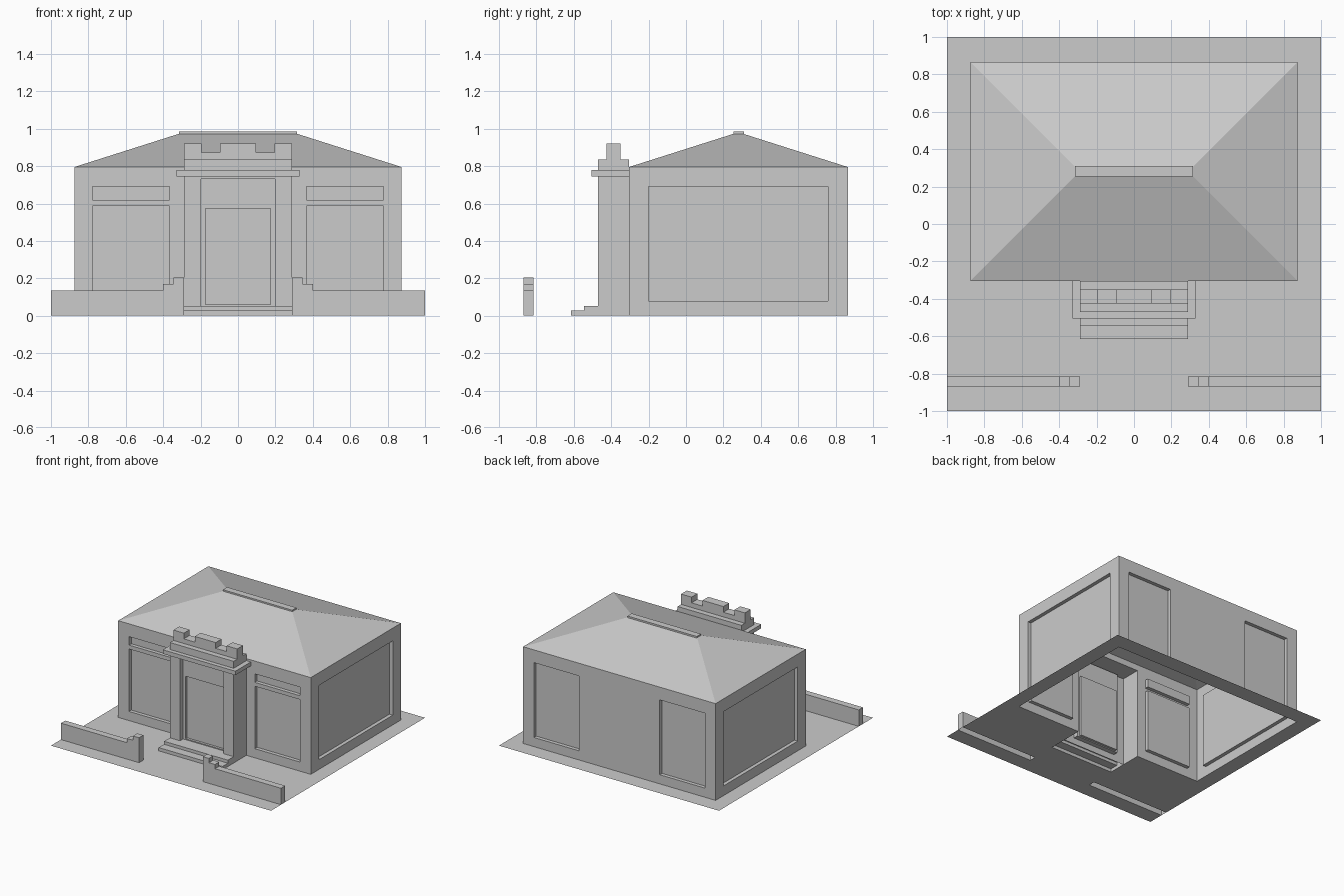
import bpy, bmesh
from mathutils import Vector

if "Cube" in bpy.data.objects:
    bpy.data.objects.remove(bpy.data.objects["Cube"])

X, Y, Z = Vector((1, 0, 0)), Vector((0, 1, 0)), Vector((0, 0, 1))


def finish(name, bm, merge=True):
    if merge:
        bmesh.ops.remove_doubles(bm, verts=bm.verts, dist=1e-5)
    me = bpy.data.meshes.new(name)
    bm.to_mesh(me)
    bm.free()
    ob = bpy.data.objects.new(name, me)
    bpy.context.collection.objects.link(ob)
    return ob


def sheet(name, origin, u, v, bounds, panels):
    """Flat sheet facing u x v; each panel (u0, u1, v0, v1, depth) is sunk, or cut out if depth is None."""
    n = u.cross(v)
    o = Vector(origin)
    us = sorted({*bounds[:2], *(p[i] for p in panels for i in (0, 1))})
    vs = sorted({*bounds[2:], *(p[i] for p in panels for i in (2, 3))})
    bm = bmesh.new()

    def quad(*pts):
        bm.faces.new([bm.verts.new(o + u * a + v * b - n * d) for a, b, d in pts])

    def depth(i, j):
        if i + 1 >= len(us) or j + 1 >= len(vs):
            return None
        cu, cv = (us[i] + us[i + 1]) / 2, (vs[j] + vs[j + 1]) / 2
        d = 0
        for p in panels:
            if p[0] < cu < p[1] and p[2] < cv < p[3]:
                d = p[4]
        return d

    for i in range(len(us) - 1):
        for j in range(len(vs) - 1):
            d = depth(i, j)
            if d is None:
                continue
            a, b, c, e = us[i], us[i + 1], vs[j], vs[j + 1]
            quad((a, c, d), (b, c, d), (b, e, d), (a, e, d))
            r, t = depth(i + 1, j), depth(i, j + 1)
            if r is not None and r != d:
                quad((b, c, d), (b, c, r), (b, e, r), (b, e, d))
            if t is not None and t != d:
                quad((a, e, d), (b, e, d), (b, e, t), (a, e, t))
    return finish(name, bm)


def extrude(name, profile, axis, a0, a1, open_bottom=False):
    """Profile (s, z) swept along axis from a0 to a1."""
    side = Y if axis == X else X
    bm = bmesh.new()
    f = bm.faces.new([bm.verts.new(side * s + Z * z + axis * a0) for s, z in profile])
    ext = bmesh.ops.extrude_face_region(bm, geom=[f])["geom"]
    bmesh.ops.translate(bm, vec=axis * (a1 - a0),
                        verts=[g for g in ext if isinstance(g, bmesh.types.BMVert)])
    bmesh.ops.recalc_face_normals(bm, faces=bm.faces)
    if open_bottom:
        low = [f for f in bm.faces if all(abs(w.co.z) < 1e-6 for w in f.verts)]
        bmesh.ops.delete(bm, geom=low, context="FACES")
    return finish(name, bm)


def box(name, x0, x1, y0, y1, z0, z1):
    return extrude(name, [(x0, z0), (x1, z0), (x1, z1), (x0, z1)], Y, y0, y1)


W, YF, YB, H = 0.875, -0.305, 0.865, 0.795   # house half width, front, back, eave
PW, PF = 0.29, -0.47                         # porch half width and front
R = 0.03                                     # window recess

# ground, open beneath the building, steps and fences
sheet("ground", (0, 0, 0), X, Y, (-1, 1, -1, 1), [
    (-W, W, YF, YB, None), (-PW, PW, -0.615, YF, None),
    (-1, -PW, -0.87, -0.815, None), (PW, 1, -0.87, -0.815, None)])

# house walls with recessed windows
front = [(-PW, PW, 0, 0.745, None)]
back = []
for s in (-1, 1):
    a, b = sorted((s * 0.367, s * 0.777))
    front += [(a, b, 0.075, 0.588, R), (a, b, 0.62, 0.69, R)]
    back.append((a, b, 0.075, 0.69, R))
sheet("front_wall", (0, YF, 0), X, Z, (-W, W, 0, H), front)
sheet("back_wall", (0, YB, 0), -X, Z, (-W, W, 0, H), back)
sheet("right_wall", (W, 0, 0), Y, Z, (YF, YB, 0, H), [(-0.2, 0.76, 0.08, 0.69, R)])
sheet("left_wall", (-W, 0, 0), -Y, Z, (-YB, -YF, 0, H), [(-0.76, 0.2, 0.08, 0.69, R)])

# hipped roof with a flat top and a ridge cap
bm = bmesh.new()
rings = []
for inset, z in ((0, H), (0.56, 0.973)):
    x, y0, y1 = W - inset, YF + inset, YB - inset
    rings.append([bm.verts.new(p) for p in ((-x, y0, z), (x, y0, z), (x, y1, z), (-x, y1, z))])
for i in range(4):
    j = (i + 1) % 4
    bm.faces.new((rings[0][i], rings[0][j], rings[1][j], rings[1][i]))
bm.faces.new(rings[1])
finish("roof", bm)
box("ridge_cap", -0.315, 0.315, 0.255, 0.31, 0.97, 0.985)

# porch with alcove and sunken door
sheet("porch_front", (0, PF, 0), X, Z, (-PW, PW, 0, 0.745),
      [(-0.197, 0.197, 0.052, 0.73, 0.04), (-0.175, 0.175, 0.06, 0.573, 0.06)])
sheet("porch_right", (PW, 0, 0), Y, Z, (PF, YF, 0, 0.745), [])
sheet("porch_left", (-PW, 0, 0), -Y, Z, (-YF, -PF, 0, 0.745), [])
box("porch_cornice", -0.33, 0.33, -0.505, YF, 0.745, 0.778)
box("parapet_base", -PW, PW, PF, YF, 0.778, 0.835)

# notched parapet
half = [(PW, 0.835), (PW, 0.92), (0.195, 0.92), (0.195, 0.873), (0.095, 0.873), (0.095, 0.92)]
extrude("parapet_crest", half + [(-x, z) for x, z in reversed(half)], Y, -0.425, -0.35)

# entrance steps
extrude("entrance_steps", [(PF, 0), (PF, 0.052), (-0.545, 0.052), (-0.545, 0.027),
                           (-0.615, 0.027), (-0.615, 0)], X, -PW, PW, True)

# stepped front fences
fence = [(PW, 0), (1, 0), (1, 0.135), (0.4, 0.135), (0.4, 0.17), (0.345, 0.17),
         (0.345, 0.205), (PW, 0.205)]
for side, s in (("right", 1), ("left", -1)):
    extrude(side + "_fence", [(s * x, z) for x, z in fence], Y, -0.87, -0.815, True)
